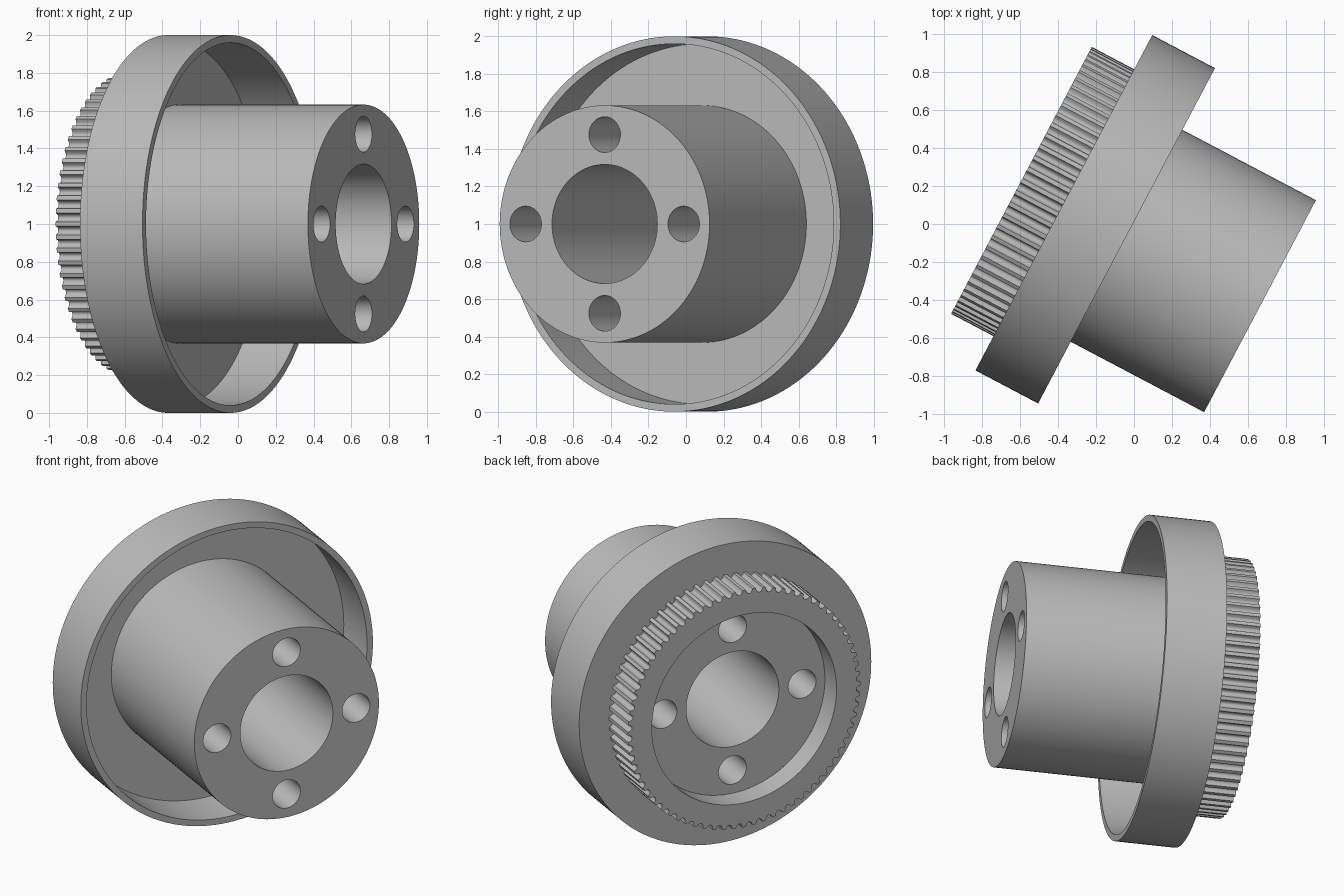
import bpy
import bmesh
import math

cube = bpy.data.objects.get("Cube")
if cube:
    bpy.data.objects.remove(cube)

# Main sizes; positions run along the shaft axis
BORE, HUB, FLANGE, POCKET, TEETH_R = 0.317, 0.632, 1.0, 0.96, 0.796
HUB_END, RIM, POCKET_FLOOR = 0.79, -0.006, -0.316
FLANGE_BACK, RECESS_FLOOR, GEAR_END = -0.38, -0.478, -0.633
TEETH, GROOVE, SAMPLES = 72, 0.028, 12
AXIS_ANGLE = math.radians(-27.8)

steel = bpy.data.materials.new("steel grey")
steel.use_nodes = True
grey = (0.5, 0.5, 0.5, 1)
steel.diffuse_color = grey
steel.node_tree.nodes["Principled BSDF"].inputs["Base Color"].default_value = grey


def lathe(name, profile, segments, closed):
    """Spin (radius, position) points round x; a radius may be a function of angle."""
    bm = bmesh.new()
    rings = []
    for radius, along in profile:
        ring = []
        for i in range(segments):
            a = math.tau * i / segments
            r = radius(a) if callable(radius) else radius
            ring.append(bm.verts.new((along, r * math.cos(a), r * math.sin(a))))
        rings.append(ring)
    pairs = list(zip(rings, rings[1:]))
    if closed:
        pairs.append((rings[-1], rings[0]))
    for one, two in pairs:
        for i in range(segments):
            j = (i + 1) % segments
            bm.faces.new((one[i], one[j], two[j], two[i]))
    bmesh.ops.recalc_face_normals(bm, faces=bm.faces)
    mesh = bpy.data.meshes.new(name)
    bm.to_mesh(mesh)
    bm.free()
    mesh.materials.append(steel)
    obj = bpy.data.objects.new(name, mesh)
    bpy.context.collection.objects.link(obj)
    return obj


def select(obj):
    bpy.ops.object.select_all(action="DESELECT")
    obj.select_set(True)
    bpy.context.view_layer.objects.active = obj


def toothed(angle):
    """Outer radius with evenly spaced round grooves."""
    f = (angle * TEETH / math.tau) % 1
    return TEETH_R - GROOVE * math.sqrt(max(0, 1 - ((f - 0.5) / 0.32) ** 2))


# Hub and pocketed flange turned as one piece
body = lathe("hub_and_flange", [
    (BORE, HUB_END), (HUB, HUB_END), (HUB, POCKET_FLOOR),
    (POCKET, POCKET_FLOOR), (POCKET, RIM), (FLANGE, RIM),
    (FLANGE, FLANGE_BACK), (HUB, FLANGE_BACK),
    (HUB, RECESS_FLOOR), (BORE, RECESS_FLOOR)], 144, True)

# Four bolt holes through the hub
bm = bmesh.new()
for k in range(4):
    a = k * math.pi / 2
    made = bmesh.ops.create_cone(bm, cap_ends=True, segments=48,
                                 radius1=0.095, radius2=0.095, depth=3)["verts"]
    bmesh.ops.translate(bm, verts=made,
                        vec=(0.476 * math.cos(a), 0.476 * math.sin(a), 0))
cut_mesh = bpy.data.meshes.new("bolt_hole_cutter")
bm.to_mesh(cut_mesh)
bm.free()
cut_mesh.materials.append(steel)
cutter = bpy.data.objects.new("bolt_hole_cutter", cut_mesh)
bpy.context.collection.objects.link(cutter)
cutter.rotation_euler.y = math.pi / 2
cutter.hide_render = True
drill = body.modifiers.new("bolt_holes", "BOOLEAN")
drill.operation = "DIFFERENCE"
drill.solver = "EXACT"
drill.object = cutter
select(body)
bpy.ops.object.modifier_apply(modifier=drill.name)
bpy.data.objects.remove(cutter)

# Toothed ring with its recess wall
ring = lathe("toothed_ring", [
    (toothed, FLANGE_BACK), (toothed, GEAR_END),
    (HUB, GEAR_END), (HUB, RECESS_FLOOR)], TEETH * SAMPLES, False)

# The open ring must face outward at its end
end_face = min(ring.data.polygons, key=lambda p: p.center.x)
if end_face.normal.x > 0:
    ring.data.flip_normals()

# Smooth shading, then turn the shaft axis into place
for obj in (body, ring):
    select(obj)
    bpy.ops.object.shade_smooth_by_angle(angle=math.radians(30))
    obj.rotation_euler.z = AXIS_ANGLE
    obj.location = (-0.034, -0.065, 1)
